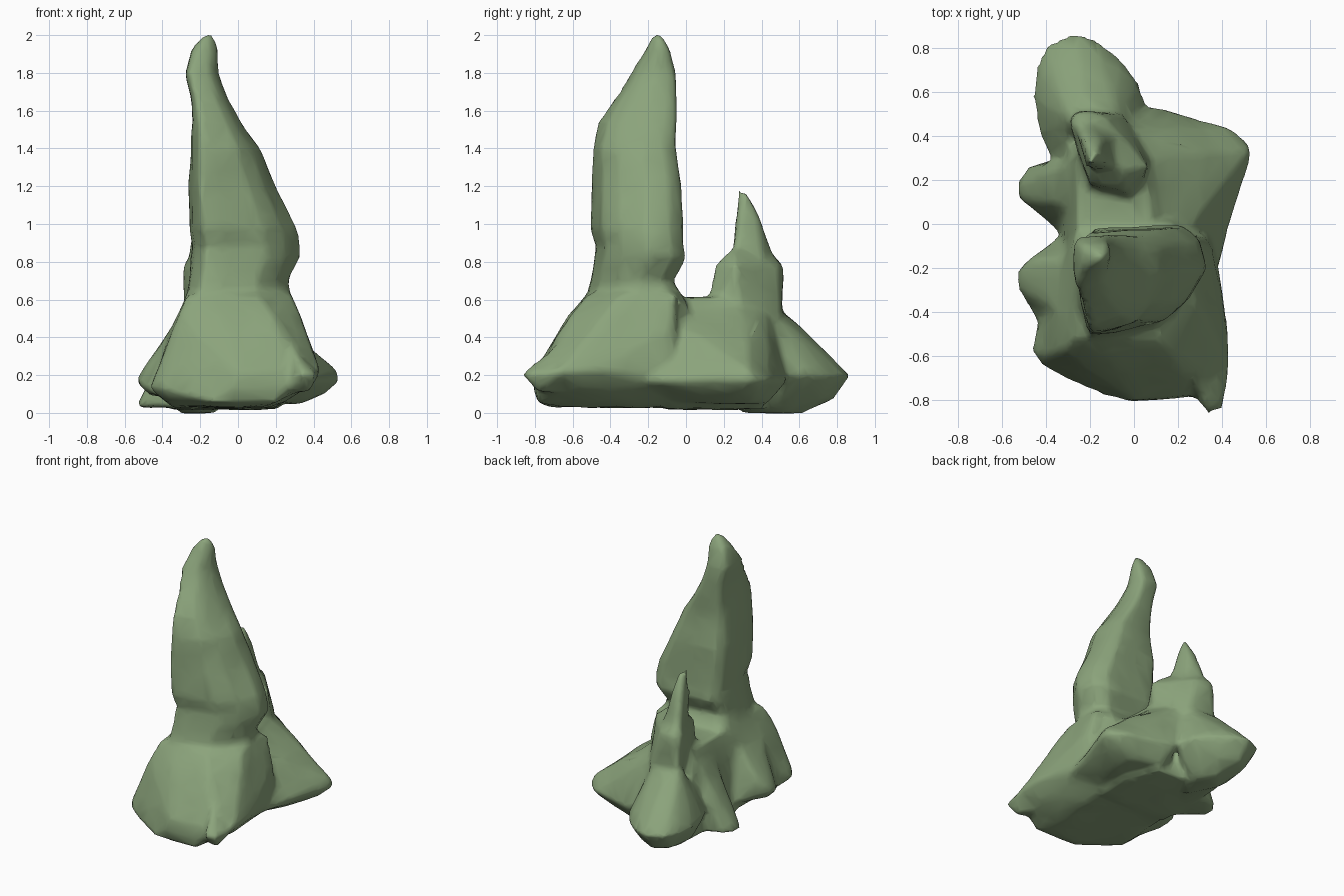
import bpy, bmesh
from mathutils import noise

cube = bpy.data.objects.get("Cube")
if cube:
    bpy.data.objects.remove(cube, do_unlink=True)

moss = bpy.data.materials.new("moss_green")
moss.use_nodes = True
colour = (0.26, 0.37, 0.2, 1)
moss.diffuse_color = colour
moss.node_tree.nodes["Principled BSDF"].inputs["Base Color"].default_value = colour

rock = bmesh.new()


def boulder(*points):
    """Add the convex hull of a few points to the rock mass."""
    verts = [rock.verts.new(p) for p in points]
    out = bmesh.ops.convex_hull(rock, input=verts, use_existing_faces=False)
    unused = {e for e in out["geom_interior"] + out["geom_unused"]
              if isinstance(e, bmesh.types.BMVert)}
    bmesh.ops.delete(rock, geom=list(unused), context='VERTS')


def level(z, *outline):
    """Place a flat outline at one height."""
    return [(x, y, z) for x, y in outline]


def loft(outline, rings):
    """Skin one outline fitted to the box of each ring (z, x0, x1, y0, y1)."""
    loops = [[rock.verts.new((x0 + u * (x1 - x0), y0 + v * (y1 - y0), z)) for u, v in outline]
             for z, x0, x1, y0, y1 in rings]
    n = len(outline)
    for low, high in zip(loops, loops[1:]):
        for i in range(n):
            j = (i + 1) % n
            rock.faces.new((low[i], low[j], high[j], high[i]))
    rock.faces.new(loops[0][::-1])
    rock.faces.new(loops[-1])


# Tall spire: rounded block with one cut corner, tapering to a leaning tip
section = [(.12, 0), (.3, .03), (.68, .12), (.86, .3), (1, .6), (.95, .86),
           (.8, 1), (.12, .96), (.02, .85), (0, .6), (.03, .3)]
loft(section, [
    (.3, -.33, .33, -.6, .02), (.58, -.28, .29, -.54, .01), (.7, -.26, .27, -.51, -.07),
    (.82, -.25, .33, -.49, 0), (.88, -.24, .33, -.48, -.01), (.97, -.26, .32, -.51, -.015), (1.2, -.26, .2, -.5, -.02),
    (1.4, -.25, .12, -.5, -.055), (1.54, -.24, .02, -.47, -.05), (1.65, -.25, -.05, -.39, -.05),
    (1.8, -.28, -.1, -.29, -.05), (1.92, -.25, -.1, -.22, -.08), (2, -.18, -.13, -.18, -.13)])

# Front mound under the tall spire, undercut along its right side
boulder(*level(.03, (-.34, -.4), (-.28, -.56), (-.05, -.7), (.15, -.66), (.2, -.05), (-.33, -.05)),
        *level(.06, (-.38, -.58), (-.14, -.78), (.2, -.78), (.24, -.5)),
        *level(.13, (-.47, -.58), (-.42, -.65), (-.2, -.72), (-.02, -.81), (.25, -.79), (.36, -.55), (.33, -.06)),
        *level(.22, (-.43, -.6), (0, -.8), (.25, -.78), (.44, -.67), (.43, -.5), (.38, -.28), (.36, -.06)),
        *level(.42, (-.35, -.55), (-.22, -.66), (.22, -.67), (.35, -.5), (.35, -.1), (-.36, -.4)),
        *level(.52, (-.31, -.57), (-.12, -.62), (.18, -.61)),
        *level(.63, (-.27, -.52), (.1, -.52), (.28, -.34), (.28, -.05), (-.27, -.05)))

# Front corner toe
boulder((.34, -.87, .21), (.41, -.84, .2), (.38, -.79, .11), (.26, -.77, .12),
        (.44, -.65, .22), (.28, -.6, .1), (.25, -.62, .42))

# Saddle between the spires
boulder(*level(.02, (-.34, -.1), (.2, -.1), (.22, .15), (.12, .4), (-.36, .45)),
        *level(.3, (-.32, -.1), (.32, -.1), (.28, .2), (-.33, .4)),
        *level(.61, (-.26, -.1), (.1, -.1), (.05, .25), (-.1, .4), (-.27, .3)))

# Side wing, running from the small spire out to a blunt tip
boulder(*level(.17, (.54, .33), (.52, .38), (.45, .44), (.2, .51), (.08, .54), (.41, .09), (.36, -.05), (.37, -.25)),
        *level(.05, (.32, .2), (.34, .33), (.12, .43), (0, .3), (.2, -.15)),
        *level(.1, (.46, .28), (.44, .37)),
        (.52, .33, .23), (.42, .33, .26), (.25, .33, .43), (0, .25, .63), (-.08, .43, .58), (.22, -.05, .48))

# Back lobe, swelling behind the small spire
boulder(*level(.2, (-.27, .88), (-.4, .81), (-.44, .72), (-.46, .58), (-.17, .84), (-.06, .75), (.02, .64),
               (.07, .52), (-.43, .42), (-.36, .26)),
        *level(0, (-.3, .5), (-.12, .5), (-.2, .62), (-.2, .3)),
        *level(.07, (-.36, .7), (-.27, .78), (-.14, .72), (-.4, .5), (-.04, .5)),
        *level(.3, (-.33, .73), (-.25, .77), (-.14, .72), (-.38, .55)),
        (-.23, .61, .46), (-.28, .46, .57), (-.08, .46, .56))

# Low side ridge and high side ridge
boulder(*level(.03, (-.54, .18), (-.53, .12), (-.49, .26), (-.33, -.05), (-.36, .3)),
        (-.28, .08, .5), (-.27, .28, .57), (-.49, .18, .13))
boulder((-.54, -.22, .17), (-.53, -.3, .16), (-.47, -.16, .26), (-.46, -.32, .27), (-.46, -.28, .09),
        (-.33, -.04, .08), (-.43, -.46, .1), (-.32, -.15, .48), (-.33, -.4, .48))

# Small spire: shoulder block and pointed horn
boulder(*level(.5, (-.28, .5), (-.05, .5), (.08, .3), (0, .1), (-.2, .15)),
        *level(.78, (-.3, .47), (-.25, .52), (-.13, .49), (.06, .26), (-.04, .15), (-.2, .19)),
        *level(.87, (-.23, .44), (-.17, .27), (-.05, .25)))
boulder(*level(.76, (-.28, .46), (-.22, .5), (-.08, .42), (-.05, .25), (-.18, .24)),
        *level(1.02, (-.23, .39), (-.16, .39), (-.13, .27), (-.22, .26)),
        *level(1.18, (-.2, .28), (-.17, .32)))

bmesh.ops.recalc_face_normals(rock, faces=rock.faces)
mesh = bpy.data.meshes.new("rock_spires")
rock.to_mesh(mesh)
rock.free()
formation = bpy.data.objects.new("rock_spires", mesh)
bpy.context.scene.collection.objects.link(formation)

# Fuse the masses and wear the edges down
fuse = formation.modifiers.new("fuse", 'REMESH')
fuse.mode = 'VOXEL'
fuse.voxel_size = .02
wear = formation.modifiers.new("wear", 'SMOOTH')
wear.factor = .5
wear.iterations = 6
graph = bpy.context.evaluated_depsgraph_get()
worn = bpy.data.meshes.new_from_object(formation.evaluated_get(graph))
formation.modifiers.clear()
formation.data = worn

# Gentle lumps
for v in worn.vertices:
    v.co += v.normal * noise.noise(v.co * 6) * .008

# Coarse facets under smooth shading
facets = formation.modifiers.new("facets", 'DECIMATE')
facets.ratio = .12
worn.materials.clear()
worn.materials.append(moss)
worn.polygons.foreach_set("use_smooth", [True] * len(worn.polygons))
